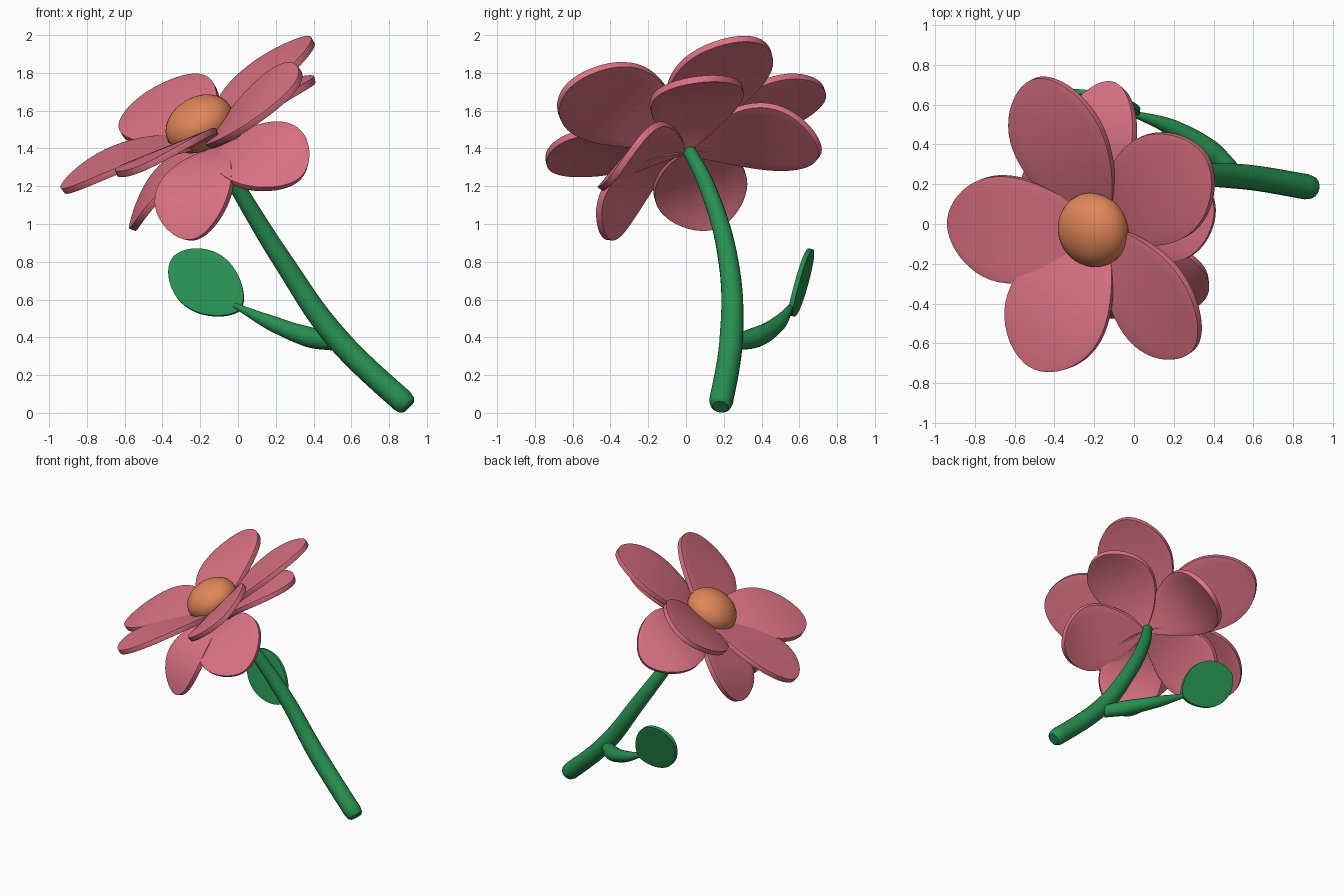
import bpy, bmesh, math
from mathutils import Vector

if "Cube" in bpy.data.objects:
    bpy.data.objects.remove(bpy.data.objects["Cube"])


def material(name, rgb):
    m = bpy.data.materials.new(name)
    m.diffuse_color = (*rgb, 1)
    m.use_nodes = True
    m.node_tree.nodes["Principled BSDF"].inputs["Base Color"].default_value = m.diffuse_color
    return m


PINK = material("petal_pink", (0.72, 0.17, 0.23))
ORANGE = material("centre_orange", (0.75, 0.24, 0.10))
GREEN = material("stem_green", (0.02, 0.28, 0.08))


def finish(ob, mat, angle=40):
    # bake modifiers / curves to a mesh, colour it and smooth it
    bpy.ops.object.select_all(action='DESELECT')
    ob.select_set(True)
    bpy.context.view_layer.objects.active = ob
    bpy.ops.object.convert(target='MESH')
    ob = bpy.context.object
    ob.data.materials.clear()
    ob.data.materials.append(mat)
    bpy.ops.object.shade_smooth_by_angle(angle=math.radians(angle))
    return ob


def blade(name, base, tip, facing, half_width, bow, thick, mat, skew=1.36):
    # egg-shaped sheet from base to tip, arched towards its facing side
    base, tip = Vector(base), Vector(tip)
    d = tip - base
    dn = d.normalized()
    n = Vector(facing)
    n = (n - dn * n.dot(dn)).normalized()
    side = n.cross(dn)
    rows, cols = 28, 8
    bm = bmesh.new()
    grid = []
    for i in range(rows + 1):
        t = (1 - math.cos(math.pi * i / rows)) / 2
        w = half_width * max(0, math.sin(math.pi * t ** skew)) ** 0.52
        row = []
        for j in range(cols + 1):
            s = 2 * j / cols - 1
            p = base + d * t + side * (w * s) + n * (bow * 4 * t * (1 - t))
            row.append(bm.verts.new(p))
        grid.append(row)
    for a, b in zip(grid, grid[1:]):
        for j in range(cols):
            bm.faces.new((a[j], a[j + 1], b[j + 1], b[j]))
    bmesh.ops.remove_doubles(bm, verts=bm.verts, dist=0.0005)
    bmesh.ops.recalc_face_normals(bm, faces=bm.faces)
    me = bpy.data.meshes.new(name)
    bm.to_mesh(me)
    bm.free()
    ob = bpy.data.objects.new(name, me)
    bpy.context.collection.objects.link(ob)
    sol = ob.modifiers.new("thickness", 'SOLIDIFY')
    sol.thickness, sol.offset = thick, 0
    bev = ob.modifiers.new("rim", 'BEVEL')
    bev.width, bev.segments = thick * 0.3, 3
    bev.limit_method, bev.angle_limit = 'ANGLE', math.radians(50)
    return finish(ob, mat)


def tube(name, points):
    # tapered round stalk; points are x, y, z, radius
    cu = bpy.data.curves.new(name, 'CURVE')
    cu.dimensions = '3D'
    cu.bevel_depth, cu.bevel_resolution = 1, 6
    cu.resolution_u, cu.use_fill_caps = 10, True
    sp = cu.splines.new('BEZIER')
    sp.bezier_points.add(len(points) - 1)
    for bp, (x, y, z, r) in zip(sp.bezier_points, points):
        bp.co, bp.radius = (x, y, z), r
        bp.handle_left_type = bp.handle_right_type = 'AUTO'
    ob = bpy.data.objects.new(name, cu)
    bpy.context.collection.objects.link(ob)
    return finish(ob, GREEN)


AXIS = Vector((-0.50, -0.22, 0.84)).normalized()

# upper ring of petals: tip, facing, arch
upper = [((-0.49, 0.735, 1.675), (-0.54, -0.22, 0.84), 0.045),
         ((0.365, 0.34, 1.98), (-0.50, -0.22, 0.84), 0.04),
         ((0.31, -0.62, 1.735), (-0.62, -0.32, 0.73), 0.05),
         ((-0.52, -0.715, 1.29), (-0.50, -0.26, 0.84), 0.045),
         ((-0.93, 0.0, 1.18), (-0.50, -0.20, 0.84), 0.07)]
for i, (tip, facing, bow) in enumerate(upper):
    blade(f"upper_petal_{i + 1}", (-0.15, -0.03, 1.43), tip, facing, 0.275, bow, 0.036, PINK)

# lower ring of petals: tip, facing, arch
lower = [((-0.12, 0.71, 1.38), (-0.66, -0.20, 0.76), 0.11),
         ((0.40, 0.12, 1.77), (-0.56, -0.20, 0.78), 0.06),
         ((0.33, -0.39, 1.24), (-0.46, -0.36, 0.78), 0.09),
         ((-0.24, -0.41, 0.915), (-0.42, -0.66, 0.60), 0.11),
         ((-0.56, 0.16, 0.98), (-0.60, -0.25, 0.78), 0.08)]
for i, (tip, facing, bow) in enumerate(lower):
    blade(f"lower_petal_{i + 1}", (-0.11, -0.01, 1.39), tip, facing,
          0.225 if i == 3 else 0.25, bow, 0.036, PINK)

# flower centre
bpy.ops.mesh.primitive_uv_sphere_add(segments=32, ring_count=16, radius=1,
                                     location=(-0.205, -0.03, 1.53))
centre = bpy.context.object
centre.name = "flower_centre"
centre.scale = (0.19, 0.19, 0.14)
centre.rotation_euler = AXIS.to_track_quat('Z', 'Y').to_euler()
finish(centre, ORANGE, 60)

# main stem with a rounded foot
tube("stem", [(0.903, 0.182, 0.032, 0.042), (0.893, 0.184, 0.042, 0.056),
              (0.868, 0.187, 0.065, 0.064),
              (0.52, 0.24, 0.40, 0.063), (0.24, 0.225, 0.80, 0.053),
              (0.0, 0.115, 1.19, 0.043), (-0.13, 0.0, 1.42, 0.034)])

# side stalk and leaf
tube("leaf_stalk", [(0.50, 0.26, 0.375, 0.045), (0.38, 0.37, 0.40, 0.055),
                    (0.19, 0.485, 0.47, 0.042), (-0.02, 0.56, 0.57, 0.014)])
blade("leaf", (0.015, 0.555, 0.55), (-0.345, 0.665, 0.82), (-0.15, -1, 0.25),
      0.165, 0.0, 0.025, GREEN, 1.1)
